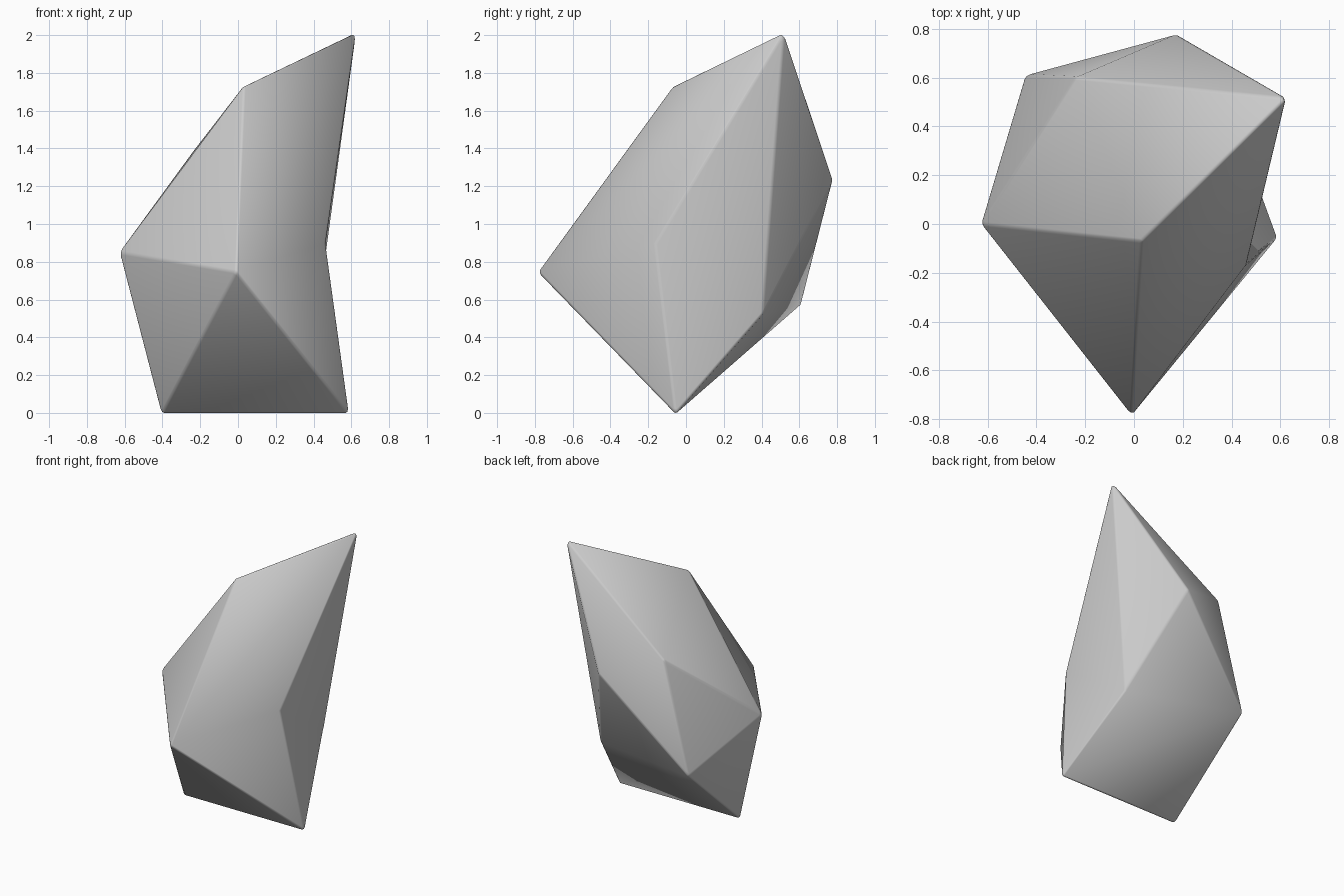
import bpy
import math

if "Cube" in bpy.data.objects:
    bpy.data.objects.remove(bpy.data.objects["Cube"])

# Corner points of the faceted rock
P = {
    "top": (0.625, 0.517, 2.015),
    "shoulder": (0.03, -0.07, 1.73),
    "left": (-0.627, 0.0, 0.85),
    "front": (-0.01, -0.785, 0.747),
    "base_l": (-0.405, -0.055, -0.005),
    "base_r": (0.588, -0.055, -0.005),
    "dent": (0.463, -0.162, 0.90),
    "back": (0.175, 0.778, 1.235),
    "back_l": (-0.445, 0.61, 0.575),
    "ridge": (-0.24, 0.60, 1.38),
    "back_r": (0.42, 0.405, 0.52),
}
# Facets, counter-clockwise from outside
F = [
    "top ridge shoulder", "ridge left shoulder",
    "shoulder left front",
    "left base_l front",
    "front base_l base_r",
    "top shoulder front", "top front dent", "front base_r dent",
    "top dent back_r", "dent base_r back_r",
    "top back_r back",
    "top back ridge", "back back_l ridge",
    "ridge back_l left",
    "left back_l base_l",
    "back back_r back_l", "back_r base_r back_l", "base_r base_l back_l",
]
names = list(P)
mesh = bpy.data.meshes.new("rock")
mesh.from_pydata(list(P.values()), [], [[names.index(n) for n in f.split()] for f in F])
mesh.update()
rock = bpy.data.objects.new("rock", mesh)
bpy.context.collection.objects.link(rock)

bpy.context.view_layer.objects.active = rock
rock.select_set(True)
bpy.ops.object.shade_smooth()

# Fine rounding on the hard edges only; shallow creases just shade smooth
bev = rock.modifiers.new("worn_edges", 'BEVEL')
bev.limit_method = 'ANGLE'
bev.angle_limit = math.radians(28)
bev.width = 0.012
bev.segments = 2
